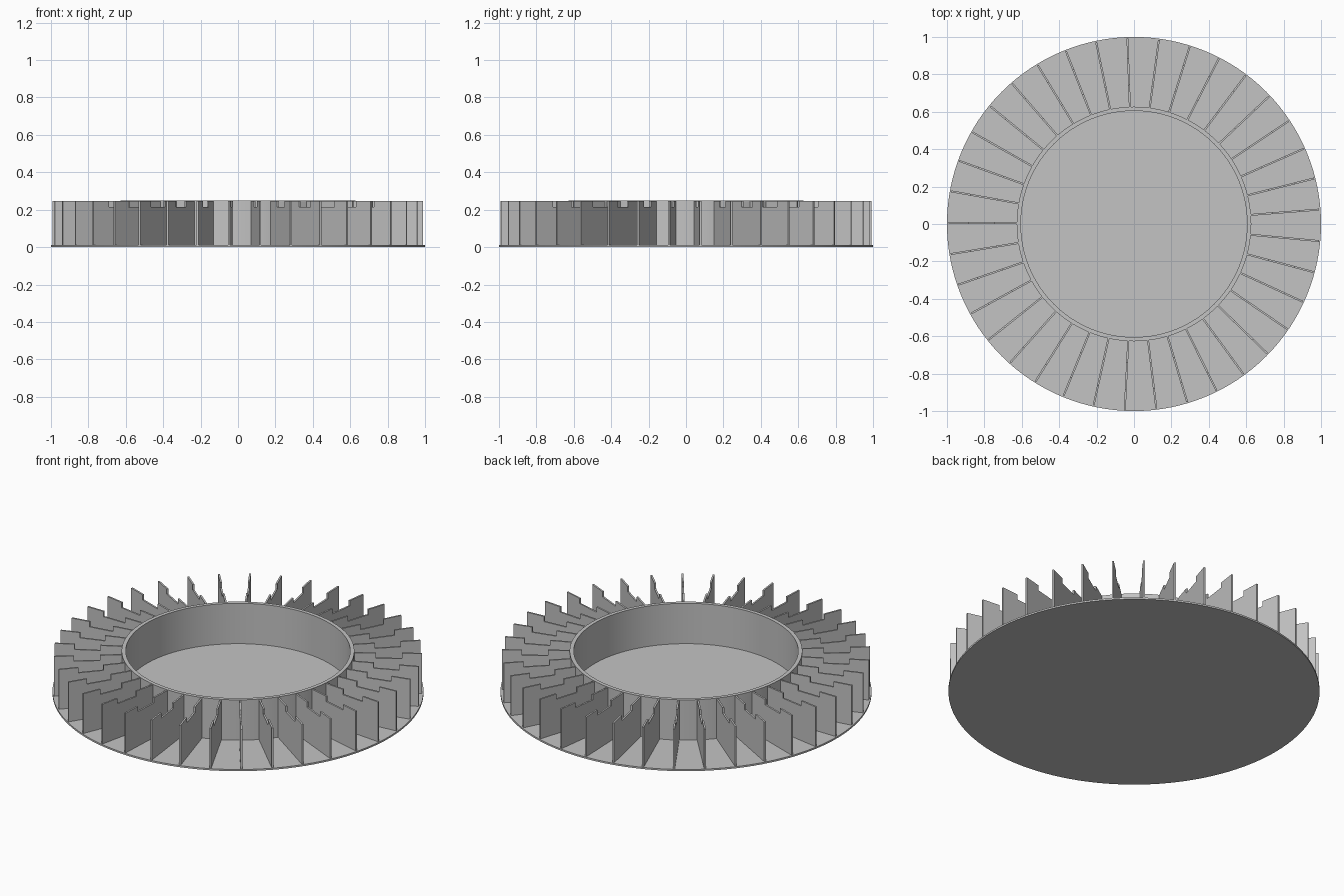
import bpy, bmesh, math
from mathutils import Matrix

if "Cube" in bpy.data.objects:
    bpy.data.objects.remove(bpy.data.objects["Cube"])

FINS = 37
SEG = 128
BASE_T, RING_H, FIN_H = 0.01, 0.25, 0.246

grey = bpy.data.materials.new("plain grey")
grey.diffuse_color = (0.55, 0.55, 0.55, 1)
grey.use_nodes = True
grey.node_tree.nodes["Principled BSDF"].inputs["Base Color"].default_value = grey.diffuse_color


def add_object(name, bm):
    bmesh.ops.recalc_face_normals(bm, faces=bm.faces[:])
    mesh = bpy.data.meshes.new(name)
    bm.to_mesh(mesh)
    bm.free()
    mesh.materials.append(grey)
    obj = bpy.data.objects.new(name, mesh)
    bpy.context.collection.objects.link(obj)
    return obj


def smooth(obj):
    bpy.ops.object.select_all(action='DESELECT')
    obj.select_set(True)
    bpy.context.view_layer.objects.active = obj
    bpy.ops.object.shade_smooth_by_angle(angle=math.radians(30))


# thin round base plate
bm = bmesh.new()
bmesh.ops.create_cone(bm, cap_ends=True, segments=SEG, radius1=1, radius2=1, depth=BASE_T,
                      matrix=Matrix.Translation((0, 0, BASE_T / 2)))
smooth(add_object("base_plate", bm))

# upright central ring, a revolved rectangle
bm = bmesh.new()
section = [(0.605, BASE_T), (0.627, BASE_T), (0.627, RING_H), (0.605, RING_H)]
loops = []
for i in range(SEG):
    a = 2 * math.pi * i / SEG
    loops.append([bm.verts.new((r * math.cos(a), r * math.sin(a), z)) for r, z in section])
for i in range(SEG):
    p, q = loops[i], loops[(i + 1) % SEG]
    for k in range(4):
        n = (k + 1) % 4
        bm.faces.new((p[k], q[k], q[n], p[n]))
smooth(add_object("central_ring", bm))

# radial fins, each with a notch in the top edge
profile = [(0.62, BASE_T), (0.993, BASE_T), (0.993, FIN_H), (0.885, FIN_H),
           (0.885, 0.215), (0.745, 0.215), (0.745, FIN_H), (0.62, FIN_H)]
THICK = 0.01
bm = bmesh.new()
for i in range(FINS):
    rot = Matrix.Rotation(math.radians(179.6) + 2 * math.pi * i / FINS, 4, 'Z')
    sides = []
    for y in (-THICK / 2, THICK / 2):
        verts = [bm.verts.new((r, y, z)) for r, z in profile]
        bmesh.ops.transform(bm, matrix=rot, verts=verts)
        bm.faces.new(verts)
        sides.append(verts)
    a, b = sides
    for k in range(len(profile)):
        n = (k + 1) % len(profile)
        bm.faces.new((a[k], a[n], b[n], b[k]))
add_object("radial_fins", bm)
